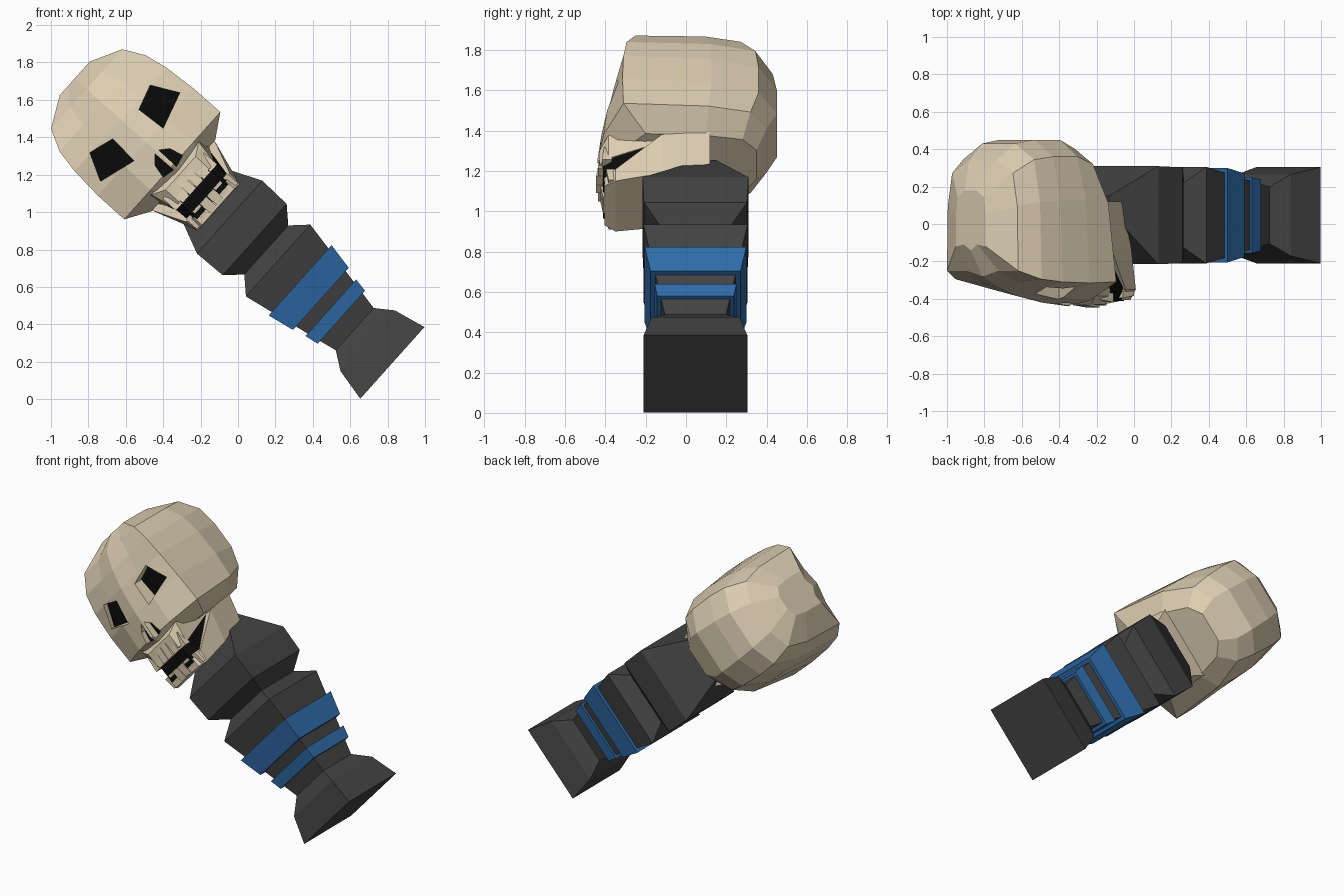
import bpy, bmesh, math
from mathutils import Matrix

if "Cube" in bpy.data.objects:
    bpy.data.objects.remove(bpy.data.objects["Cube"])

def mat(name, c):
    m = bpy.data.materials.new(name)
    m.diffuse_color = (*c, 1)
    m.use_nodes = True
    m.node_tree.nodes["Principled BSDF"].inputs["Base Color"].default_value = m.diffuse_color
    return m

BONE = mat("bone", (0.71, 0.61, 0.44))
BLACK = mat("socket black", (0.003, 0.003, 0.003))
GREY = mat("dark grey", (0.055, 0.055, 0.055))
BLUE = mat("band blue", (0.028, 0.15, 0.40))

# Everything is built upright (x width, y depth, z along the axis), then leaned over
LEAN = (Matrix.Translation((0.82, 0, 0.188)) @ Matrix.Rotation(math.radians(-48.15), 4, 'Y')
        @ Matrix.Translation((0.008, 0, 0)))

def finish(name, bm, mats):
    bmesh.ops.recalc_face_normals(bm, faces=bm.faces)
    bm.transform(LEAN)
    me = bpy.data.meshes.new(name)
    bm.to_mesh(me)
    bm.free()
    for m in mats:
        me.materials.append(m)
    ob = bpy.data.objects.new(name, me)
    bpy.context.collection.objects.link(ob)
    return ob

def loft(bm, rings):
    """Closed skin through rings of equal point count; returns the last cap."""
    vs = [[bm.verts.new(p) for p in r] for r in rings]
    n = len(vs[0])
    for a, b in zip(vs, vs[1:]):
        for i in range(n):
            bm.faces.new((a[i], a[(i + 1) % n], b[(i + 1) % n], b[i]))
    bm.faces.new(vs[0])
    return bm.faces.new(vs[-1])

def solid(name, rings, m):
    bm = bmesh.new()
    loft(bm, rings)
    return finish(name, bm, [m])

def square(w, h, d=None, cy=0.047):
    d = d or h
    return [(-h, cy - d, w), (h, cy - d, w), (h, cy + d, w), (-h, cy + d, w)]

def slab(y, h, lo, hi, top=None):
    t = top or h
    return [(-h, y, lo), (h, y, lo), (t, y, hi), (-t, y, hi)]

# Segmented square handle with flared foot, collar and wedge-shaped top
solid("handle", [square(*p) for p in (
    (0, .257), (.177, .218), (.27, .152), (.82, .258), (.905, .176),
    (.988, .256), (1.168, .262), (1.42, .15, .04, .11))], GREY)

# Two raised blue bands
for name, lo, hi in (("lower_band", (.366, .19), (.442, .203)),
                     ("upper_band", (.513, .223), (.662, .252))):
    solid(name, [square(*lo), square(*hi)], BLUE)

# Cranium: faceted rings (height, front, front corner, back, half width, rise to the back)
def skull_ring(w, f, c, b, W, rise=0):
    k = .70 + .26 * max(0, w - 1.6)
    half = [(0, f), (.45 * W, f + .03), (W, c), ((k + .5) / 2 * W + .3 * W, .28 * b),
            (k * W, .8 * b), (.38 * W, b)]
    pts = half + [(0, b)] + [(-x, y) for x, y in half[:0:-1]]
    return [(x, y, w + rise * max(0, y)) for x, y in pts]

bm = bmesh.new()
loft(bm, [skull_ring(*r) for r in (
    (1.50, -.38, -.20, .35, .255, .15), (1.58, -.44, -.31, .40, .385, .2),
    (1.77, -.42, -.315, .45, .384), (1.95, -.385, -.31, .45, .37),
    (2.08, -.34, -.295, .43, .345), (2.195, -.28, -.25, .34, .285),
    (2.28, -.14, -.12, .18, .12))])
cranium = finish("cranium", bm, [BONE, BLACK])

# Eye sockets and nostrils cut inwards, with black floors
EYE = [(.105, 1.913), (.242, 1.955), (.318, 1.81), (.117, 1.75)]
NOSTRIL = [(.012, 1.56), (.078, 1.575), (.06, 1.65), (.014, 1.69)]
bm = bmesh.new()
for shape, floor in ((EYE, -.30), (NOSTRIL, -.385)):
    for s in (1, -1):
        cap = loft(bm, [[(s * x, y, z) for x, z in shape] for y in (-.7, floor)])
        cap.material_index = 1
cutter = finish("socket_cutter", bm, [BONE, BLACK])
cutter.hide_render = True
cutter.hide_viewport = True
mod = cranium.modifiers.new("sockets", 'BOOLEAN')
mod.operation = 'DIFFERENCE'
mod.solver = 'EXACT'
mod.object = cutter
deps = bpy.context.evaluated_depsgraph_get()
cut = bpy.data.meshes.new_from_object(cranium.evaluated_get(deps))
cranium.modifiers.clear()
cranium.data = cut
bpy.data.objects.remove(cutter)

# Upper jaw, open mouth and lower jaw, lofted front to back
solid("upper_jaw", [slab(-.43, .12, 1.42, 1.52), slab(-.385, .162, 1.42, 1.56, .19),
                    slab(-.12, .20, 1.50, 1.58, .25), slab(.10, .20, 1.50, 1.58, .24)], BONE)
solid("mouth", [slab(-.412, .12, 1.29, 1.46), slab(-.36, .158, 1.29, 1.46),
                slab(-.10, .165, 1.32, 1.53, .20)], BLACK)
solid("lower_jaw", [slab(-.405, .13, 1.25, 1.31), slab(-.35, .168, 1.245, 1.325, .175),
                    slab(-.12, .18, 1.29, 1.50, .25), slab(.12, .18, 1.36, 1.53, .24)], BONE)

# Teeth: two curved rows of tapered blocks
def tooth_row(name, w0, w1, front, count, pitch):
    bm = bmesh.new()
    for i in range(count):
        x = (i - (count - 1) / 2) * pitch
        y = front + 1.5 * x * x
        h = pitch * .47
        loft(bm, [[(x - k, y + d, w), (x + k, y + d, w), (x + k, y + .05, w), (x - k, y + .05, w)]
                  for w, k, d in ((w0, h, 0), (w1, h * .93, .012))])
    finish(name, bm, [BONE])

tooth_row("upper_teeth", 1.405, 1.50, -.447, 6, .056)
tooth_row("lower_teeth", 1.335, 1.255, -.425, 6, .056)
